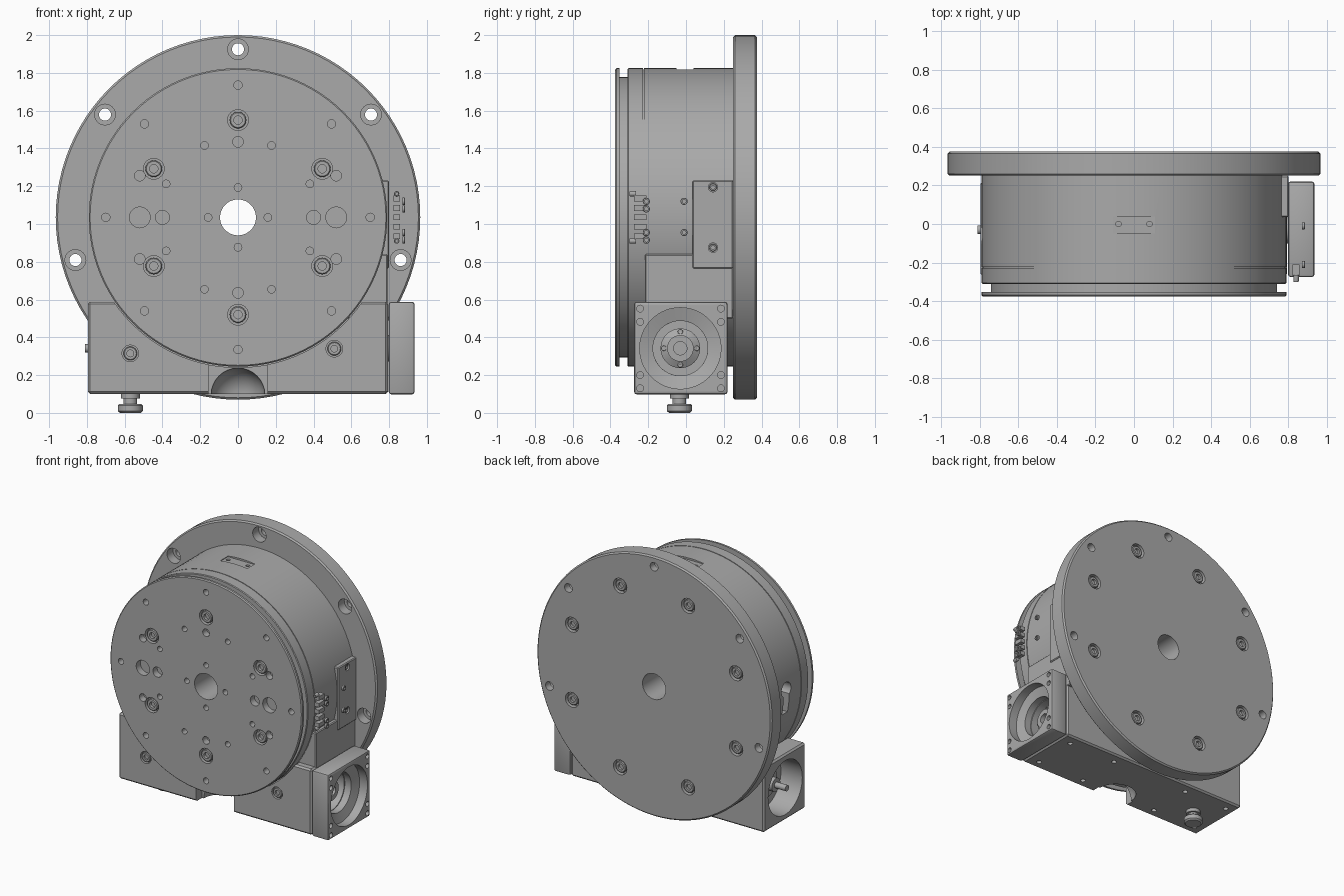
import bpy, bmesh
from math import sin, cos, pi, radians
from mathutils import Vector, Matrix

if "Cube" in bpy.data.objects:
    bpy.data.objects.remove(bpy.data.objects["Cube"])

metal = bpy.data.materials.new("machined_grey")
metal.use_nodes = True
metal.diffuse_color = (0.4, 0.4, 0.4, 1)
metal.node_tree.nodes["Principled BSDF"].inputs["Base Color"].default_value = (0.4, 0.4, 0.4, 1)

X, Y, Z = Vector((1, 0, 0)), Vector((0, 1, 0)), Vector((0, 0, 1))
CZ = 1.035            # height of the rotary axis
MY, MZ = -0.03, 0.342  # worm shaft axis


def finish(bm, name):
    bmesh.ops.recalc_face_normals(bm, faces=bm.faces)
    mesh = bpy.data.meshes.new(name)
    bm.to_mesh(mesh)
    bm.free()
    mesh.materials.append(metal)
    ob = bpy.data.objects.new(name, mesh)
    bpy.context.collection.objects.link(ob)
    return ob


def turned(bm, profile, loc, axis, seg=24):
    """Revolve (radius, distance) points about an axis and cap both ends."""
    mat = Matrix.Translation(loc) @ Z.rotation_difference(axis).to_matrix().to_4x4()
    rings = []
    for r, t in profile:
        rings.append([bm.verts.new(mat @ Vector((r * cos(2 * pi * i / seg), r * sin(2 * pi * i / seg), t)))
                      for i in range(seg)])
    for a, b in zip(rings, rings[1:]):
        for i in range(seg):
            j = (i + 1) % seg
            bm.faces.new((a[i], a[j], b[j], b[i]))
    bm.faces.new(rings[0])
    bm.faces.new(rings[-1])


def lathe(name, profile, locs, axis, seg=24):
    bm = bmesh.new()
    for p in locs:
        turned(bm, profile, p, axis, seg)
    return finish(bm, name)


def box(name, lo, hi, bevel=0.0, segs=1):
    bm = bmesh.new()
    lo, hi = Vector(lo), Vector(hi)
    size = hi - lo
    bmesh.ops.create_cube(bm, size=1, matrix=Matrix.Translation((lo + hi) / 2) @ Matrix.Diagonal((*size, 1)))
    if bevel:
        bmesh.ops.bevel(bm, geom=bm.edges[:], offset=bevel, segments=segs, affect='EDGES', profile=0.5)
    return finish(bm, name)


def cut(target, *cutters):
    bpy.context.view_layer.objects.active = target
    for c in cutters:
        mod = target.modifiers.new("cut", 'BOOLEAN')
        mod.operation, mod.solver, mod.object = 'DIFFERENCE', 'EXACT', c
        bpy.ops.object.modifier_apply(modifier=mod.name)
        bpy.data.objects.remove(c)


def hole(radius, depth, locs, axis):
    """Cutter drilled from each surface point along the axis."""
    return lathe("hole_cutter", [(radius, -0.02), (radius, depth)], locs, axis)


def polar(radius, degrees, y):
    return [Vector((radius * cos(radians(d)), y, CZ + radius * sin(radians(d)))) for d in degrees]


def screws(name, r, h, locs, axis):
    """Socket head screws standing on the given points."""
    prof = [(r, 0), (r, h * 0.85), (r * 0.88, h), (r * 0.5, h), (r * 0.5, h * 0.4)]
    return lathe(name, prof, locs, axis)


def bore():
    return lathe("bore_cutter", [(0.095, -1), (0.095, 1)], [Vector((0, 0, CZ))], Y, 48)


centre = [Vector((0, 0, CZ))]

# Rear mounting flange
flange = lathe("base_flange", [(0.955, 0.25), (0.965, 0.26), (0.965, 0.365), (0.955, 0.375)], centre, Y, 96)
mounts = polar(0.89, (90, 37.7, 142.3, -14.7, 194.7), 0.25)
rear = polar(0.73, [22.5 + 45 * i for i in range(8)], 0.375)
cut(flange, bore(),
    lathe("mount_cutter", [(0.055, -0.02), (0.055, 0.07), (0.032, 0.07), (0.032, 0.2)], mounts, Y),
    hole(0.055, 0.035, rear, -Y))
screws("rear_screws", 0.042, 0.03, [p - Y * 0.035 for p in rear], Y)

# Drum housing with a fine seam groove
drum = lathe("drum_housing", [(0.785, -0.31), (0.79, -0.305), (0.79, -0.228), (0.784, -0.228), (0.784, -0.222),
                              (0.79, -0.222), (0.79, 0.252)], centre, Y, 96)
cut(drum, bore(), box("flat_cutter", (-0.11, -0.05, 1.812), (0.11, 0.04, 1.9)),
    hole(0.014, 0.04, [Vector((s * 0.08, 0, 1.812)) for s in (-1, 1)], -Z),
    box("slot_cutter", (-0.9, -0.085, 0.88), (-0.70, -0.02, 1.05)),
    lathe("port_cutter", [(0.055, 0.70), (0.055, 0.9)], [Vector((0, -0.05, 1.06))], -X))

# Rotary table with bolt patterns
table = lathe("rotary_table", [(0.783, -0.375), (0.79, -0.368), (0.79, -0.353), (0.742, -0.353), (0.742, -0.308)],
              centre, Y, 96)
F = -0.375
bolts = polar(0.515, [30 + 60 * i for i in range(6)], F)
cut(table, bore(),
    hole(0.055, 0.04, bolts, Y),
    hole(0.022, 0.05, polar(0.7, range(0, 360, 45), F), Y),
    hole(0.02, 0.05, polar(0.42, (25, 65, 115, 155, 205, 245, 295, 335), F), Y),
    hole(0.02, 0.05, polar(0.158, (0, 90, 180, 270), F), Y),
    hole(0.028, 0.05, polar(0.4, (90, 270), F) + polar(0.565, (23, 157, 203, 337), F), Y),
    hole(0.037, 0.05, polar(0.4, (0, 180), F), Y),
    hole(0.055, 0.05, polar(0.52, (0, 180), F), Y))
screws("table_screws", 0.044, 0.036, [p + Y * 0.04 for p in bolts], -Y)

# Worm gear block
block = box("worm_block", (-0.795, -0.27, 0.1), (0.793, 0.22, 0.588), 0.012)
front_pts = [Vector((-0.57, -0.27, 0.315)), Vector((0.51, -0.27, 0.34))]
dome = [(0.142 * sin(pi * i / 16) + 0.0005, -0.142 * cos(pi * i / 16)) for i in range(17)]
cut(block,
    lathe("table_relief_cutter", [(0.795, -0.4), (0.795, 0.3)], centre, Y, 96),
    box("notch_cutter", (-0.155, -0.3, 0.05), (0.155, -0.2, 0.3)),
    lathe("dome_cutter", dome, [Vector((0, -0.2, 0.095))], Y, 32),
    hole(0.044, 0.025, front_pts, Y),
    lathe("motor_cutter", [(0.145, 0.6), (0.145, 0.85)], [Vector((0, MY, MZ))], X, 48),
    lathe("end_cutter", [(0.2, 0.62), (0.2, 0.85)], [Vector((0, MY, MZ))], -X, 48),
    hole(0.018, 0.05, [Vector((x, y, 0.1)) for x in (-0.72, -0.35, 0.3, 0.7) for y in (-0.2, 0.14)], Z))
screws("block_screws", 0.036, 0.022, [p + Y * 0.025 for p in front_pts], -Y)
lathe("worm_end_shaft", [(0.11, 0.6), (0.11, 0.65), (0.05, 0.65), (0.05, 0.72), (0.022, 0.72), (0.022, 0.81)],
      [Vector((0, MY, MZ))], -X, 32)

# Motor mount on the block's end
mount = box("motor_mount", (0.798, -0.275, 0.098), (0.935, 0.22, 0.588), 0.014, 2)
corners = [Vector((0.935, y, z)) for y in (-0.243, 0.185) for z in (0.13, 0.2, 0.482, 0.552)]
cut(mount,
    lathe("mount_bore_cutter", [(0.145, 0.7), (0.145, 0.85), (0.215, 0.87), (0.215, 1)],
        [Vector((0, MY, MZ))], X, 64),
    hole(0.018, 0.04, corners, -X))
lathe("shaft_coupling", [(0.105, 0.58), (0.105, 0.76), (0.07, 0.78), (0.07, 0.80), (0.035, 0.80), (0.035, 0.72)],
      [Vector((0, MY, MZ))], X, 32)
clamps = [Vector((0.78, MY + a, MZ + b)) for a, b in ((0.088, 0), (-0.088, 0), (0, 0.088), (0, -0.088))]
screws("coupling_screws", 0.014, 0.012, [p - X * 0.015 for p in clamps], X)

# Side body and the cover plate above it
box("side_body", (0.55, -0.218, 0.5), (0.792, 0.25, 0.84), 0.006)
plate = box("cover_plate", (0.68, 0.035, 0.765), (0.8, 0.25, 1.23), 0.006)
plate_pts = [Vector((0.8, 0.143, z)) for z in (0.875, 1.195)]
cut(plate, hole(0.025, 0.02, plate_pts, -X))
screws("plate_screws", 0.02, 0.014, [p - X * 0.02 for p in plate_pts], X)

# Connector box with its recessed socket
conn = box("connector_box", (0.765, -0.28, 0.88), (0.89, 0.03, 1.192), 0.004)
face = [Vector((0.89, y, z)) for y, z in ((-0.01, 1.12), (-0.01, 0.955), (-0.21, 1.12), (-0.21, 1.08),
                                          (-0.21, 0.955), (-0.21, 0.915))]
cut(conn, box("socket_cutter", (0.805, -0.3, 0.905), (0.872, -0.22, 1.167)), hole(0.024, 0.02, face, -X),
    hole(0.018, 0.03, [Vector((0.84, -0.09, 1.192))], -Z))
screws("connector_screws", 0.019, 0.015, [p - X * 0.02 for p in face], X)
for i in range(5):
    z = 0.935 + i * 0.05
    box("connector_pin", (0.822, -0.275, z - 0.015), (0.858, -0.21, z + 0.015))
screws("connector_studs", 0.014, 0.035, [Vector((0.84, -0.265, z)) for z in (0.91, 1.16)], -Y)

# Drain knob under the block
lathe("drain_knob", [(0.055, 0), (0.066, 0.01), (0.066, 0.04), (0.058, 0.048), (0.036, 0.048), (0.036, 0.075),
                     (0.05, 0.075), (0.05, 0.105)], [Vector((-0.57, -0.035, 0))], Z, 32)

# Smooth round surfaces, keep machined edges crisp
bpy.ops.object.select_all(action='DESELECT')
for ob in bpy.context.collection.objects:
    if ob.type == 'MESH' and metal.name in ob.data.materials:
        ob.select_set(True)
        bpy.context.view_layer.objects.active = ob
bpy.ops.object.shade_smooth_by_angle(angle=radians(30))
